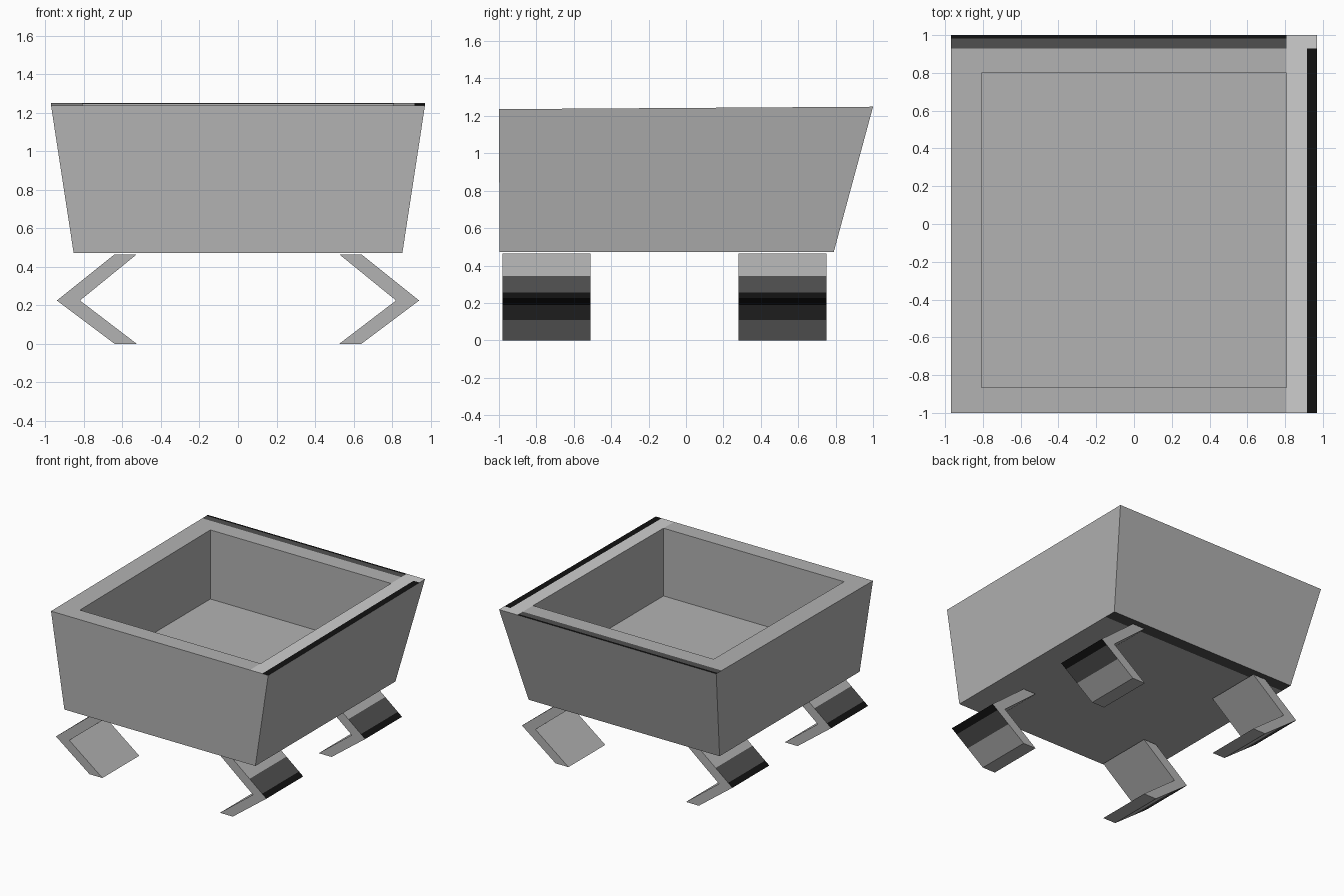
import bpy, bmesh

if "Cube" in bpy.data.objects:
    bpy.data.objects.remove(bpy.data.objects["Cube"])


def material(name, v):
    m = bpy.data.materials.new(name)
    m.diffuse_color = (v, v, v, 1)
    m.use_nodes = True
    m.node_tree.nodes["Principled BSDF"].inputs["Base Color"].default_value = m.diffuse_color
    return m


MATS = [material("mid grey", 0.45), material("light grey", 0.62),
        material("dark grey", 0.08), material("black", 0.006)]
BASE, LIGHT, DARK, BLACK = range(4)


def finish(bm, name):
    bmesh.ops.recalc_face_normals(bm, faces=bm.faces)
    me = bpy.data.meshes.new(name)
    bm.to_mesh(me)
    bm.free()
    for m in MATS:
        me.materials.append(m)
    ob = bpy.data.objects.new(name, me)
    bpy.context.collection.objects.link(ob)
    return ob


# Open tub: rings from underside, up the walls, over the rim, down to the floor
def rim_z(y):
    return 1.2425 + 0.0065 * y


def ring(bm, x, y0, y1, z=None):
    return [bm.verts.new((px, py, rim_z(py) if z is None else z))
            for px, py in ((-x, y0), (x, y0), (x, y1), (-x, y1))]


bm = bmesh.new()
rings = [ring(bm, 0.853, -0.997, 0.79, 0.472), ring(bm, 0.97, -1, 1),
         ring(bm, 0.807, -0.865, 0.80), ring(bm, 0.807, -0.865, 0.80, 0.69)]
for a, b in zip(rings, rings[1:]):
    for i in range(4):
        j = (i + 1) % 4
        bm.faces.new((a[i], a[j], b[j], b[i]))
bm.faces.new(rings[0][::-1])
bm.faces.new(rings[-1])
bmesh.ops.recalc_face_normals(bm, faces=bm.faces)


def is_rim(f):
    return f.normal.z > 0.9 and f.calc_center_median().z > 1.2


def is_underside(f):
    return f.normal.z < -0.9


def cut(test, co, no):
    bm.normal_update()
    faces = [f for f in bm.faces if test(f)]
    geom = faces + list({e for f in faces for e in f.edges}) \
        + list({v for f in faces for v in f.verts})
    bmesh.ops.bisect_plane(bm, geom=geom, plane_co=co, plane_no=no, dist=1e-5)


# Painted bands on the rim and under the back edge
for x in (0.807, 0.917):
    cut(is_rim, (x, 0, 0), (1, 0, 0))
for y in (0.93, 0.982):
    cut(is_rim, (0, y, 0), (0, 1, 0))
cut(is_underside, (0, 0.69, 0), (0, 1, 0))
bm.normal_update()
for f in bm.faces:
    c = f.calc_center_median()
    if is_underside(f) and c.y > 0.69:
        f.material_index = DARK
    elif is_rim(f):
        if c.x > 0.807:
            f.material_index = BLACK if c.x > 0.917 and c.y < 0.93 else LIGHT
        elif c.y > 0.93:
            f.material_index = BLACK if c.y > 0.982 else DARK
finish(bm, "tub")


# Bent legs: extruded chevron with dark bands on the outer knee
def knee_x(z):
    return 0.94 - 0.30 * abs(z - 0.225) / (0.24 if z > 0.225 else 0.225)


outer = [(knee_x(z), z) for z in (0, 0.11, 0.19, 0.225, 0.255, 0.345, 0.465)]
inner = [(0.525, 0.465), (0.82, 0.225), (0.525, 0)]
bands = [BASE, DARK, BLACK, BLACK, DARK, BASE]


def leg(name, side, y0, y1):
    bm = bmesh.new()
    pts = outer + inner
    a = [bm.verts.new((side * x, y0, z)) for x, z in pts]
    b = [bm.verts.new((side * x, y1, z)) for x, z in pts]
    n = len(pts)
    for i in range(n):
        j = (i + 1) % n
        f = bm.faces.new((a[i], a[j], b[j], b[i]))
        if i < len(bands):
            f.material_index = bands[i]
    bm.faces.new(a[::-1])
    bm.faces.new(b)
    finish(bm, name)


for side, sname in ((-1, "left"), (1, "right")):
    leg("front_leg_" + sname, side, -0.98, -0.51)
    leg("back_leg_" + sname, side, 0.28, 0.75)
